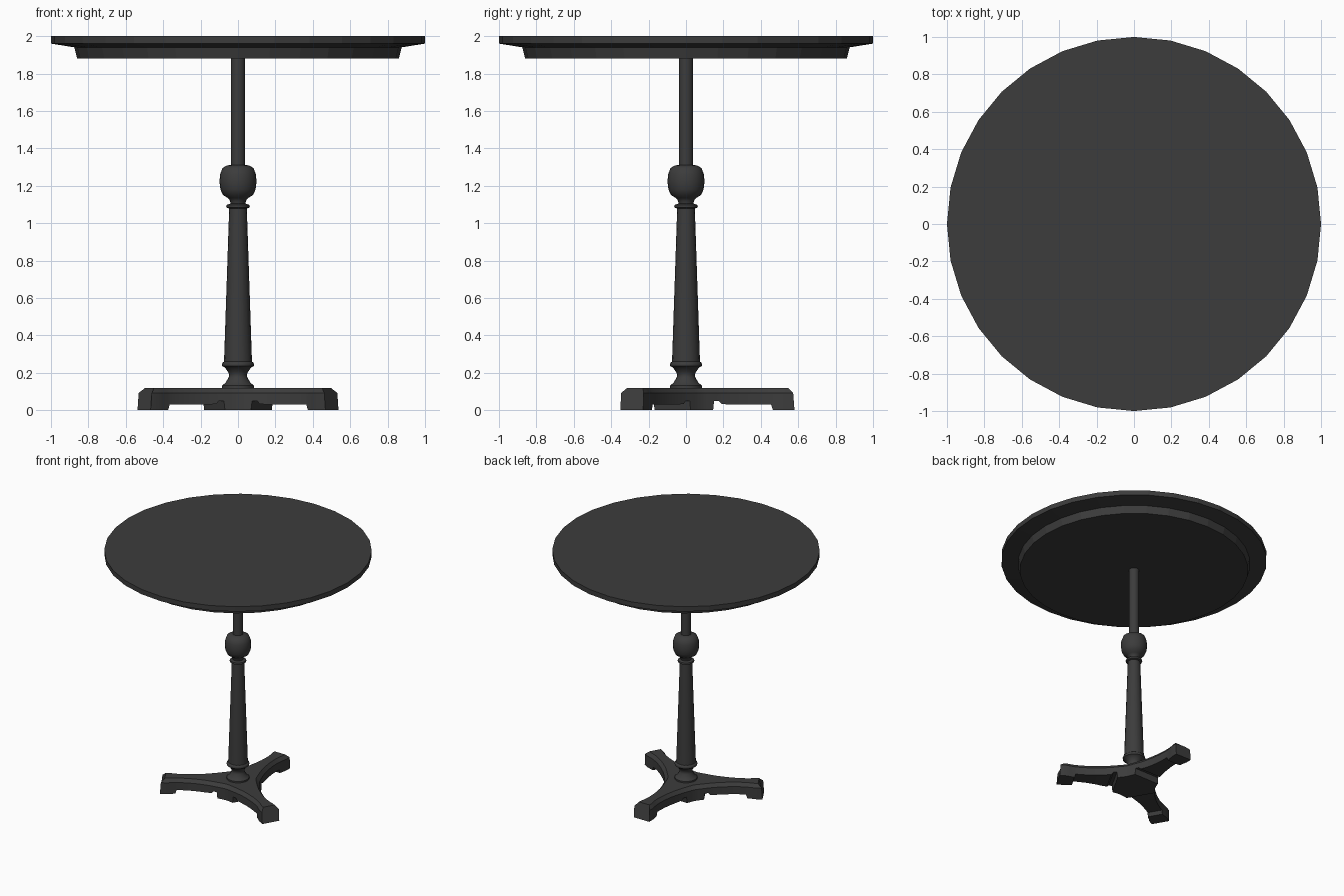
import bpy, bmesh
from math import cos, sin, pi, radians

cube = bpy.data.objects.get("Cube")
if cube:
    bpy.data.objects.remove(cube, do_unlink=True)

iron = bpy.data.materials.new("dark iron")
iron.use_nodes = True
colour = (0.045, 0.045, 0.045, 1)
iron.diffuse_color = colour
bsdf = iron.node_tree.nodes["Principled BSDF"]
bsdf.inputs["Base Color"].default_value = colour
bsdf.inputs["Roughness"].default_value = 0.6


def finish(name, bm, smooth_angle):
    bmesh.ops.remove_doubles(bm, verts=bm.verts, dist=0.0005)
    bmesh.ops.recalc_face_normals(bm, faces=bm.faces)
    mesh = bpy.data.meshes.new(name)
    bm.to_mesh(mesh)
    bm.free()
    mesh.materials.append(iron)
    obj = bpy.data.objects.new(name, mesh)
    bpy.context.collection.objects.link(obj)
    bpy.ops.object.select_all(action='DESELECT')
    obj.select_set(True)
    bpy.context.view_layer.objects.active = obj
    if smooth_angle:
        bpy.ops.object.shade_smooth_by_angle(angle=radians(smooth_angle))
    return obj


def bridge(bm, a, b):
    n = len(a)
    for i in range(n):
        bm.faces.new((a[i], a[(i + 1) % n], b[(i + 1) % n], b[i]))


def lathe(name, profile, sides, smooth_angle):
    """Turn a (radius, height) profile around the z axis and cap both ends."""
    bm = bmesh.new()
    rings = [[bm.verts.new((r * cos(2 * pi * i / sides), r * sin(2 * pi * i / sides), z))
              for i in range(sides)] for r, z in profile]
    for a, b in zip(rings, rings[1:]):
        bridge(bm, a, b)
    bm.faces.new(rings[0])
    bm.faces.new(rings[-1])
    return finish(name, bm, smooth_angle)


# Round top with a recessed apron below
lathe("table_top", [(0.86, 1.88), (0.875, 1.94), (1, 1.96), (1, 2)], 32, 0)

# Upper rod
lathe("rod", [(0.038, 1.29), (0.038, 1.885)], 16, 40)

# Ball finial with its collar
lathe("ball", [(0.04, 1.1), (0.042, 1.12), (0.055, 1.135), (0.08, 1.15),
               (0.094, 1.18), (0.099, 1.22), (0.096, 1.26), (0.083, 1.295),
               (0.06, 1.308), (0.038, 1.312)], 20, 45)
lathe("collar", [(0.047, 1.078), (0.06, 1.083), (0.063, 1.09),
                 (0.06, 1.098), (0.04, 1.105)], 20, 45)

# Tapered shaft and turned foot of the column
lathe("shaft", [(0.075, 0.25), (0.047, 1.083)], 16, 40)
lathe("column_foot", [(0.085, 0.115), (0.085, 0.132), (0.075, 0.14), (0.066, 0.148),
                      (0.05, 0.175), (0.047, 0.19), (0.055, 0.207), (0.07, 0.228),
                      (0.084, 0.235), (0.086, 0.245), (0.082, 0.254),
                      (0.072, 0.262)], 20, 45)

# Three-legged base: each leg is lofted from stations of
# (reach, half width, top reach, top half width, underside height)
stations = [
    (0, 0, 0, 0, 0),
    (0.08, 0.139, 0.067, 0.116, 0),
    (0.11, 0.125, 0.1, 0.103, 0),
    (0.145, 0.112, 0.137, 0.09, 0),
    (0.15, 0.11, 0.142, 0.088, 0.05),
    (0.175, 0.1, 0.169, 0.079, 0.05),
    (0.19, 0.095, 0.185, 0.074, 0.033),
    (0.24, 0.08, 0.236, 0.059, 0.03),
    (0.3, 0.067, 0.297, 0.047, 0.03),
    (0.36, 0.059, 0.358, 0.039, 0.03),
    (0.42, 0.056, 0.42, 0.036, 0.03),
    (0.455, 0.057, 0.455, 0.037, 0.03),
    (0.465, 0.058, 0.465, 0.038, 0),
    (0.5, 0.064, 0.495, 0.042, 0),
    (0.53, 0.07, 0.52, 0.047, 0),
    (0.58, 0.07, 0.545, 0.047, 0),
]
bm = bmesh.new()
for angle in (90, 210, 330):
    c, s = cos(radians(angle)), sin(radians(angle))
    loops = []
    for r, w, rt, wt, under in stations:
        shoulder = r - 0.007 if r > 0.55 else r
        section = [(r, -w, under), (shoulder, -w, 0.092), (rt, -wt, 0.12),
                   (rt, wt, 0.12), (shoulder, w, 0.092), (r, w, under)]
        loops.append([bm.verts.new((x * c - y * s, x * s + y * c, z))
                      for x, y, z in section])
    # The hub wedge needs only its top and bottom, the rest is closed all round
    for k in (2, 5):
        a, b = loops[0], loops[1]
        bm.faces.new((a[k], b[k], b[(k + 1) % 6]))
    for a, b in zip(loops[1:], loops[2:]):
        bridge(bm, a, b)
    bm.faces.new(loops[-1])
finish("tripod_base", bm, 25)
